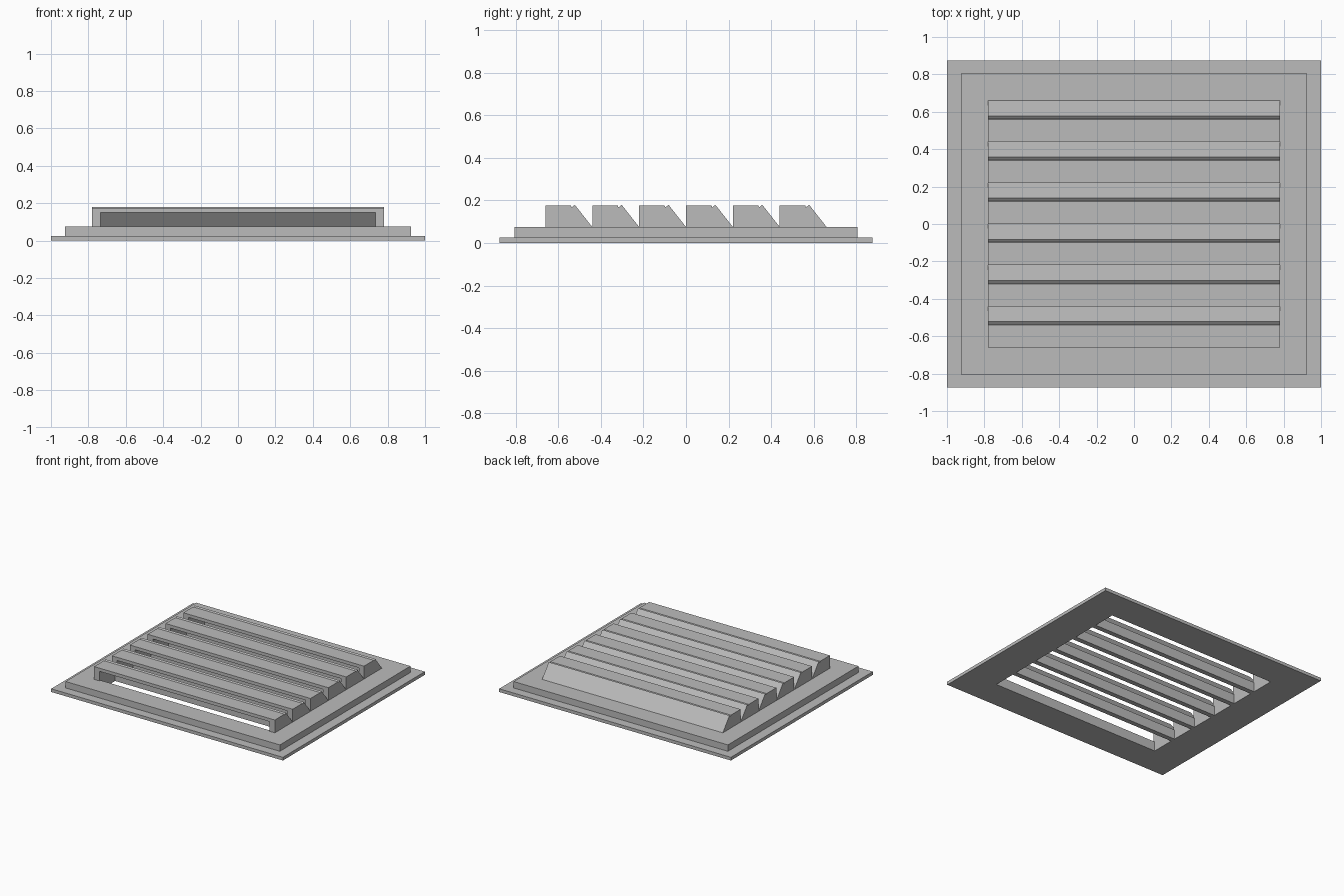
import bpy, bmesh
from mathutils import Vector

if "Cube" in bpy.data.objects:
    bpy.data.objects.remove(bpy.data.objects["Cube"], do_unlink=True)

COLOUR = (0.5, 0.5, 0.5, 1)
grey = bpy.data.materials.new("light_grey_metal")
grey.use_nodes = True
grey.diffuse_color = COLOUR
grey.node_tree.nodes["Principled BSDF"].inputs["Base Color"].default_value = COLOUR

PITCH, COUNT, FRONT = 0.22, 6, -0.66
BASE_TOP = 0.075
starts = [FRONT + PITCH * i for i in range(COUNT)]


def add_object(name, mesh, y=0):
    obj = bpy.data.objects.new(name, mesh)
    obj.location.y = y
    bpy.context.scene.collection.objects.link(obj)
    return obj


def prism(name, half_width, *profiles):
    """Extrude (y, z) profiles along x, symmetric about the centre."""
    bm = bmesh.new()
    for profile in profiles:
        face = bm.faces.new([bm.verts.new((-half_width, y, z)) for y, z in profile])
        new = bmesh.ops.extrude_face_region(bm, geom=[face])["geom"]
        moved = [v for v in new if isinstance(v, bmesh.types.BMVert)]
        bmesh.ops.translate(bm, verts=moved, vec=Vector((2 * half_width, 0, 0)))
    bmesh.ops.recalc_face_normals(bm, faces=bm.faces)
    mesh = bpy.data.meshes.new(name)
    bm.to_mesh(mesh)
    bm.free()
    mesh.materials.append(grey)
    return add_object(name, mesh)


def rect(y0, y1, z0, z1):
    return [(y0, z0), (y1, z0), (y1, z1), (y0, z1)]


def cut(obj, cutter):
    mod = obj.modifiers.new("cut", 'BOOLEAN')
    mod.operation = 'DIFFERENCE'
    mod.solver = 'EXACT'
    mod.object = cutter
    bpy.context.view_layer.objects.active = obj
    bpy.ops.object.modifier_apply(modifier=mod.name)


# Stepped base with one slot under every louvre
flange = prism("flange", 1.0, rect(-0.875, 0.875, 0, 0.025))
body = prism("raised_body", 0.925, rect(-0.805, 0.805, 0.025, BASE_TOP))
slots = prism("slot_cutter", 0.735,
              *[rect(y + 0.013, y + 0.195, -0.1, 0.2) for y in starts])
cut(flange, slots)
cut(body, slots)

# Hollow louvre: flat roof, raised lip, sloping back, open front and bottom
louvre = prism("louvre_1", 0.78, [
    (0, BASE_TOP), (0, 0.175), (0.12, 0.175), (0.123, 0.167),
    (0.138, 0.179), (PITCH, BASE_TOP)])
hollow = prism("hollow_cutter", 0.735, [
    (-0.05, 0.05), (-0.05, 0.15), (0.135, 0.15), (0.2145, 0.05)])
cut(louvre, hollow)
louvre.location.y = starts[0]
for i, y in enumerate(starts[1:], 2):
    add_object(f"louvre_{i}", louvre.data, y)

# Cutters are no longer needed
for cutter in (slots, hollow):
    bpy.data.objects.remove(cutter, do_unlink=True)
